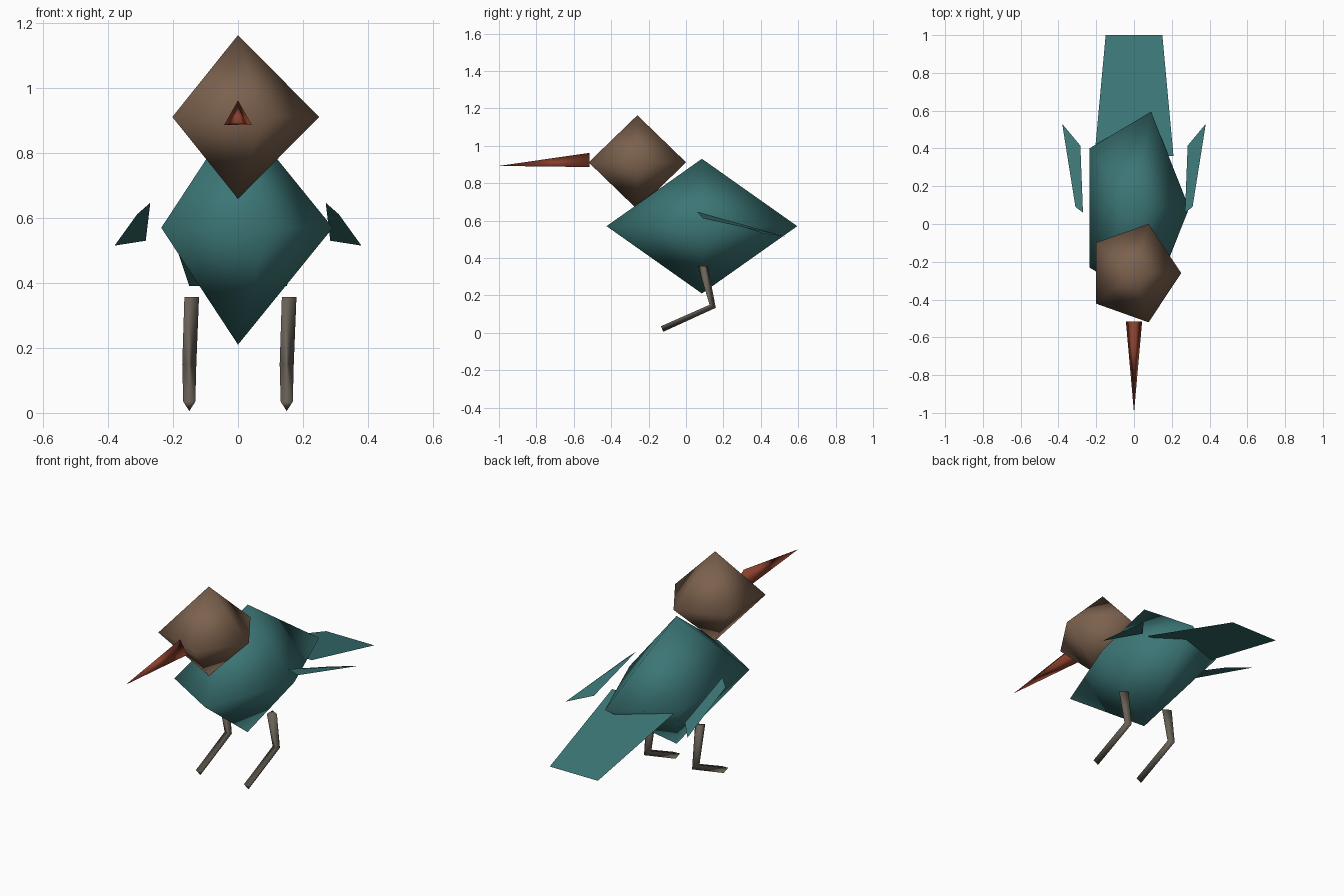
import bpy
from math import sin, cos, radians
from mathutils import Vector

if "Cube" in bpy.data.objects:
    bpy.data.objects.remove(bpy.data.objects["Cube"])


def material(name, rgb):
    m = bpy.data.materials.new(name)
    m.diffuse_color = (*rgb, 1)
    m.use_nodes = True
    m.node_tree.nodes["Principled BSDF"].inputs["Base Color"].default_value = m.diffuse_color
    return m


TEAL = material("teal", (0.045, 0.18, 0.18))
BROWN = material("brown", (0.20, 0.12, 0.075))
RED = material("red", (0.25, 0.05, 0.025))
GREY = material("grey_brown", (0.14, 0.12, 0.095))


def make(name, verts, faces, mat, smooth=True):
    me = bpy.data.meshes.new(name)
    me.from_pydata([tuple(v) for v in verts], [], faces)
    me.materials.append(mat)
    for p in me.polygons:
        p.use_smooth = smooth
    ob = bpy.data.objects.new(name, me)
    bpy.context.collection.objects.link(ob)
    return ob


def five_sided_gem(name, centre, rx, ry, rz, mat):
    # five-sided double pyramid
    c = Vector(centre)
    v = [c + Vector((rx * cos(radians(72 * i)), ry * sin(radians(72 * i)), 0)) for i in range(5)]
    v += [c + Vector((0, 0, rz)), c - Vector((0, 0, rz))]
    f = [(i, (i + 1) % 5, 5) for i in range(5)] + [((i + 1) % 5, i, 6) for i in range(5)]
    return make(name, v, f, mat)


# body and head
five_sided_gem("body", (0, 0.085, 0.57), 0.292, 0.536, 0.36, TEAL)
five_sided_gem("head", (0, -0.26, 0.911), 0.25, 0.274, 0.252, BROWN)

# beak: three-sided spike
make("beak", [(0, -0.515, 0.962), (-0.043, -0.515, 0.886), (0.043, -0.515, 0.886), (0, -1, 0.892)],
     [(0, 1, 3), (1, 2, 3), (2, 0, 3), (2, 1, 0)], RED)

# tail: single sloping sheet
make("tail", [(-0.209, 0.36, 0.567), (0.209, 0.36, 0.567), (0.15, 1, 0.39), (-0.15, 1, 0.39)],
     [(0, 1, 2, 3)], TEAL, False)

# wings: mirrored thin sheets
WING = [(0.27, 0.06, 0.647), (0.31, 0.09, 0.612), (0.38, 0.53, 0.515), (0.284, 0.415, 0.53)]
for side, s in (("right", 1), ("left", -1)):
    make(side + "_wing", [(s * x, y, z) for x, y, z in WING],
         [(0, 1, 2, 3) if s > 0 else (3, 2, 1, 0)], TEAL, False)

# legs: three-sided tubes through hip, knee and foot
# each ring: centre, "back" direction, radius, turn in degrees
RINGS = [((0.09, 0.357), (1, 0), 0.03, 0),
         ((0.137, 0.144), (0.9, -0.43), 0.025, -30),
         ((-0.13, 0.025), (0.42, -0.90), 0.0215, -30)]
for side, x0 in (("right", 0.15), ("left", -0.15)):
    v = []
    for (y, z), (by, bz), r, turn in RINGS:
        for k in range(3):
            a = radians(120 * k + turn)
            v.append((x0 + r * cos(a), y + r * sin(a) * by, z + r * sin(a) * bz))
    f = [(0, 1, 2), (8, 7, 6)]
    for i in (0, 3):
        for k in range(3):
            n = (k + 1) % 3
            f.append((i + k, i + k + 3, i + n + 3, i + n))
    make(side + "_leg", v, f, GREY)
